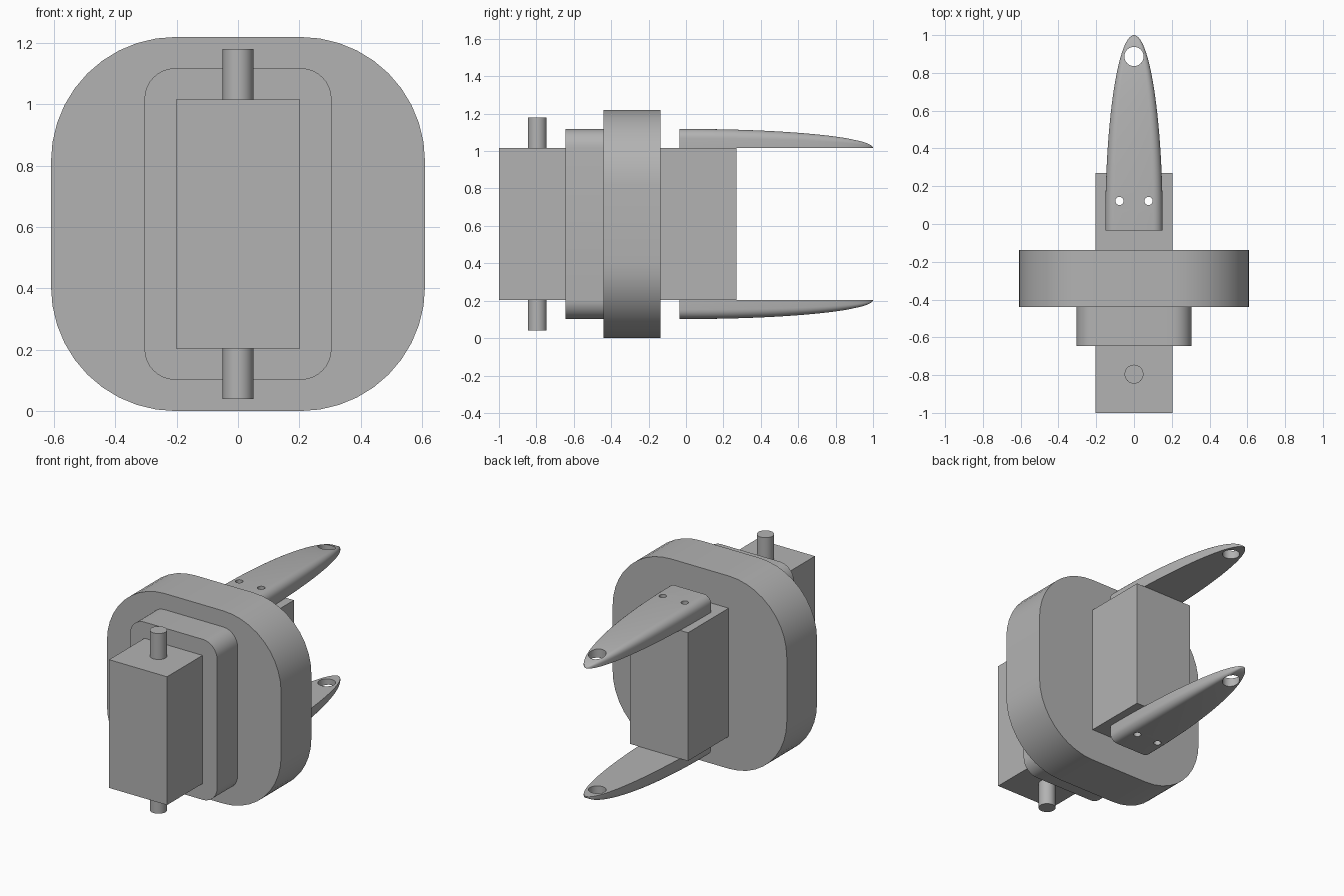
import bpy, bmesh, math

if "Cube" in bpy.data.objects:
    bpy.data.objects.remove(bpy.data.objects["Cube"])

MID = 0.61            # height of the horizontal symmetry plane
BODY_HALF = 0.406     # half height of the body

grey = bpy.data.materials.new("plain grey")
grey.diffuse_color = (0.45, 0.45, 0.45, 1)
grey.use_nodes = True
grey.node_tree.nodes["Principled BSDF"].inputs["Base Color"].default_value = grey.diffuse_color


def finish(name, bm):
    bmesh.ops.recalc_face_normals(bm, faces=bm.faces)
    mesh = bpy.data.meshes.new(name)
    bm.to_mesh(mesh)
    bm.free()
    mesh.materials.append(grey)
    ob = bpy.data.objects.new(name, mesh)
    bpy.context.collection.objects.link(ob)
    return ob


def loft(name, rings):
    """Closed solid through rings of equal point count."""
    bm = bmesh.new()
    loops = [[bm.verts.new(p) for p in ring] for ring in rings]
    n = len(loops[0])
    for a, b in zip(loops, loops[1:]):
        for i in range(n):
            j = (i + 1) % n
            bm.faces.new((a[i], a[j], b[j], b[i]))
    bm.faces.new(loops[0])
    bm.faces.new(loops[-1])
    return finish(name, bm)


def corner(cx, cz, r, start, steps):
    return [(cx + r * math.cos(start + math.pi / 2 * i / steps),
             cz + r * math.sin(start + math.pi / 2 * i / steps)) for i in range(steps + 1)]


def rounded_plate(name, hx, hz, r, y0, y1, steps):
    pts = []
    for k, (sx, sz) in enumerate(((1, 1), (-1, 1), (-1, -1), (1, -1))):
        pts += corner(sx * (hx - r), sz * (hz - r), r, k * math.pi / 2, steps)
    return loft(name, [[(x, y, MID + z) for x, z in pts] for y in (y0, y1)])


def box(name, hx, y0, y1, z0, z1):
    return loft(name, [[(-hx, y, z0), (hx, y, z0), (hx, y, z1), (-hx, y, z1)]
                       for y in (y0, y1)])


def rod(name, x, y, r, z0, z1, n=32):
    return loft(name, [[(x + r * math.cos(2 * math.pi * i / n),
                         y + r * math.sin(2 * math.pi * i / n), z)
                        for i in range(n)] for z in (z0, z1)])


def jaw(name, side):
    # flat inner face, rounded outer edges, both dimensions tapering elliptically
    w, h, r = 0.152, 0.102, 0.05
    section = [(-w, 0), (w, 0)] + corner(w - r, h - r, r, 0, 6) \
        + corner(r - w, h - r, r, math.pi / 2, 6)
    stations = [(-0.035, 1.0)]
    for i in range(29):
        t = math.pi / 2 * i / 28
        stations.append((math.sin(t), max(math.cos(t), 0.01)))
    return loft(name, [[(x * s, y, MID + side * (BODY_HALF + z * s)) for x, z in section]
                       for y, s in stations])


def cut(ob, cutters):
    bpy.context.view_layer.objects.active = ob
    for c in cutters:
        m = ob.modifiers.new("hole", 'BOOLEAN')
        m.operation = 'DIFFERENCE'
        m.solver = 'EXACT'
        m.object = c
        bpy.ops.object.modifier_apply(modifier=m.name)


# main block, flange and collar
body = box("body", 0.203, -1.0, 0.27, MID - BODY_HALF, MID + BODY_HALF)
flange = rounded_plate("flange", 0.61, 0.61, 0.406, -0.44, -0.137, 10)
collar = rounded_plate("collar", 0.305, 0.508, 0.1, -0.645, -0.44, 8)

# pivot pins above and below the block
pins = [rod("upper_pin", 0, -0.795, 0.05, MID + BODY_HALF, 1.18),
        rod("lower_pin", 0, -0.795, 0.05, 0.04, MID - BODY_HALF)]

# gripper jaws
jaws = [jaw("upper_jaw", 1), jaw("lower_jaw", -1)]

# screw holes and tip holes
screws = [rod("screw_cutter", sx * 0.077, 0.122, 0.022, -0.5, 2, 20) for sx in (-1, 1)]
tip = rod("tip_cutter", 0, 0.887, 0.051, -0.5, 2, 32)
for j in jaws:
    cut(j, screws + [tip])
cut(body, screws)
for c in screws + [tip]:
    bpy.data.objects.remove(c, do_unlink=True)

# smooth shading with crisp edges
for ob in [body, flange, collar] + pins + jaws:
    bpy.ops.object.select_all(action='DESELECT')
    ob.select_set(True)
    bpy.context.view_layer.objects.active = ob
    bpy.ops.object.shade_smooth_by_angle(angle=math.radians(30))
